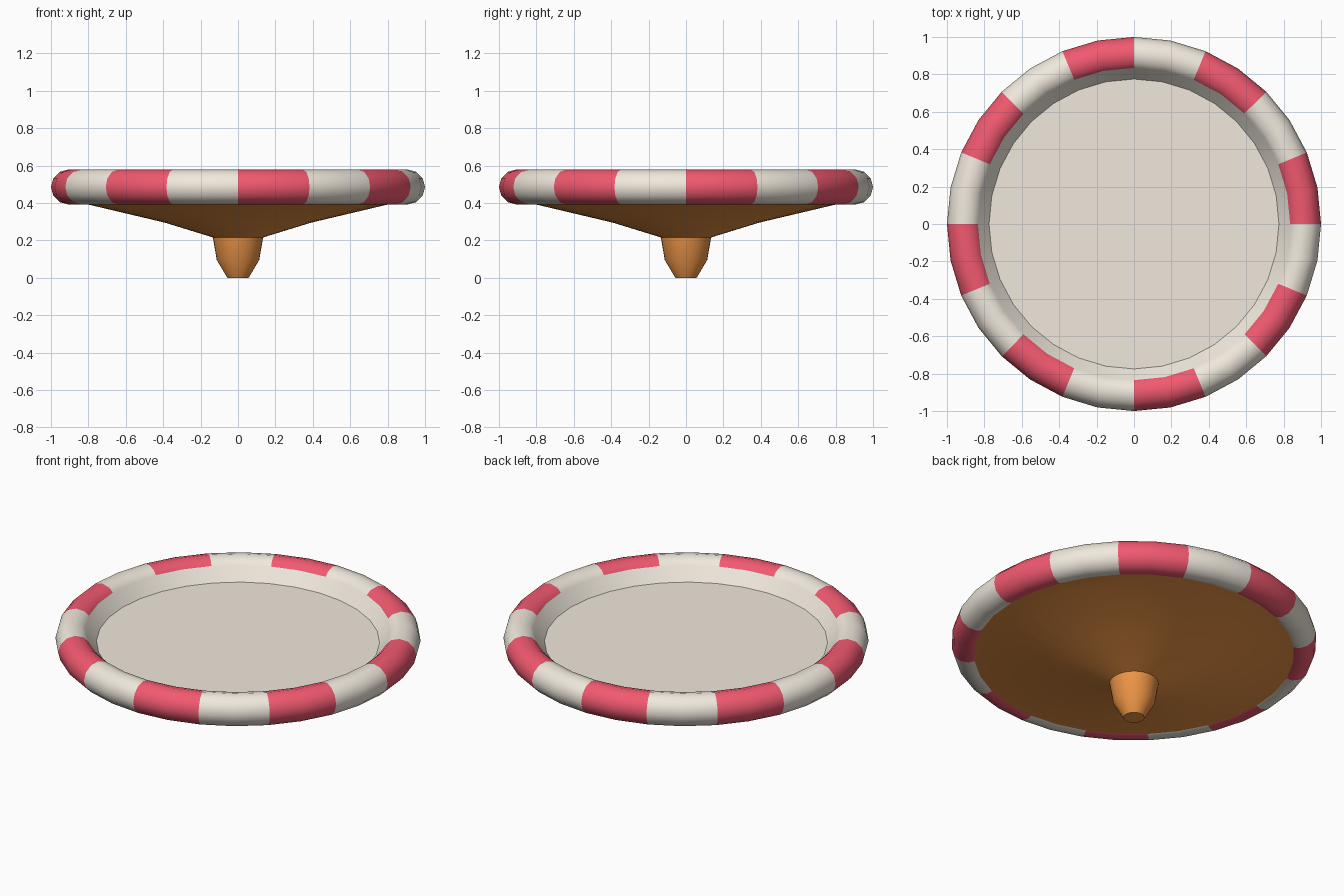
import bpy, bmesh
from math import cos, sin, pi, radians

if "Cube" in bpy.data.objects:
    bpy.data.objects.remove(bpy.data.objects["Cube"])

SEG = 32


def material(name, rgb):
    m = bpy.data.materials.new(name)
    m.diffuse_color = (*rgb, 1)
    m.use_nodes = True
    m.node_tree.nodes["Principled BSDF"].inputs["Base Color"].default_value = m.diffuse_color
    return m


cream = material("cream", (0.87, 0.81, 0.72))
red = material("red", (0.88, 0.10, 0.16))
orange = material("orange", (0.85, 0.30, 0.06))


def lathe(name, profile, mats, closed=False, cap=False, stripe=None):
    """Revolve (radius, z) points, listed with the surface facing outward."""
    bm = bmesh.new()
    rings = [[bm.verts.new((r * cos(2 * pi * i / SEG), r * sin(2 * pi * i / SEG), z))
              for i in range(SEG)] for r, z in profile]
    pairs = list(zip(rings, rings[1:]))
    if closed:
        pairs.append((rings[-1], rings[0]))
    for a, b in pairs:
        for i in range(SEG):
            j = (i + 1) % SEG
            f = bm.faces.new((a[i], a[j], b[j], b[i]))
            if stripe:
                f.material_index = stripe(i)
    if cap:
        bm.faces.new(rings[0][::-1])
    me = bpy.data.meshes.new(name)
    bm.to_mesh(me)
    bm.free()
    for m in mats:
        me.materials.append(m)
    ob = bpy.data.objects.new(name, me)
    bpy.context.collection.objects.link(ob)
    bpy.ops.object.select_all(action='DESELECT')
    ob.select_set(True)
    bpy.context.view_layer.objects.active = ob
    bpy.ops.object.shade_smooth_by_angle(angle=radians(35))
    return ob


# Striped tube rim, two segments per stripe
TUBE = 0.0935
tube = [(1 - TUBE + TUBE * cos(2 * pi * k / 12), 0.486 + TUBE * sin(2 * pi * k / 12))
        for k in range(12)]
lathe("striped_rim", tube, [red, cream], closed=True, stripe=lambda i: (i // 2) % 2)

# Stem and shallow cone underside
lathe("stem", [(0.057, 0), (0.114, 0.097), (0.134, 0.216)], [orange], cap=True)
lathe("cone_underside", [(0.134, 0.216), (0.39, 0.295), (0.80, 0.392), (0.89, 0.402)], [orange])

# Inner dish: sloped wall and flat floor
wall = lathe("dish_wall", [(0.835, 0.545), (0.815, 0.52), (0.775, 0.47)], [cream])
wall.data.flip_normals()
floor = lathe("dish_floor", [(0.775, 0.47), (0.775, 0.47)], [cream], cap=True)
bm = bmesh.new()
bmesh.ops.create_circle(bm, cap_ends=True, segments=SEG, radius=0.775)
bmesh.ops.translate(bm, verts=bm.verts, vec=(0, 0, 0.47))
bmesh.ops.recalc_face_normals(bm, faces=bm.faces)
for f in bm.faces:
    f.normal_update()
    if f.normal.z < 0:
        f.normal_flip()
bm.to_mesh(floor.data)
bm.free()

# The wall must face the dish centre
f0 = wall.data.polygons[0]
if f0.normal.x * f0.center.x + f0.normal.y * f0.center.y > 0:
    wall.data.flip_normals()
